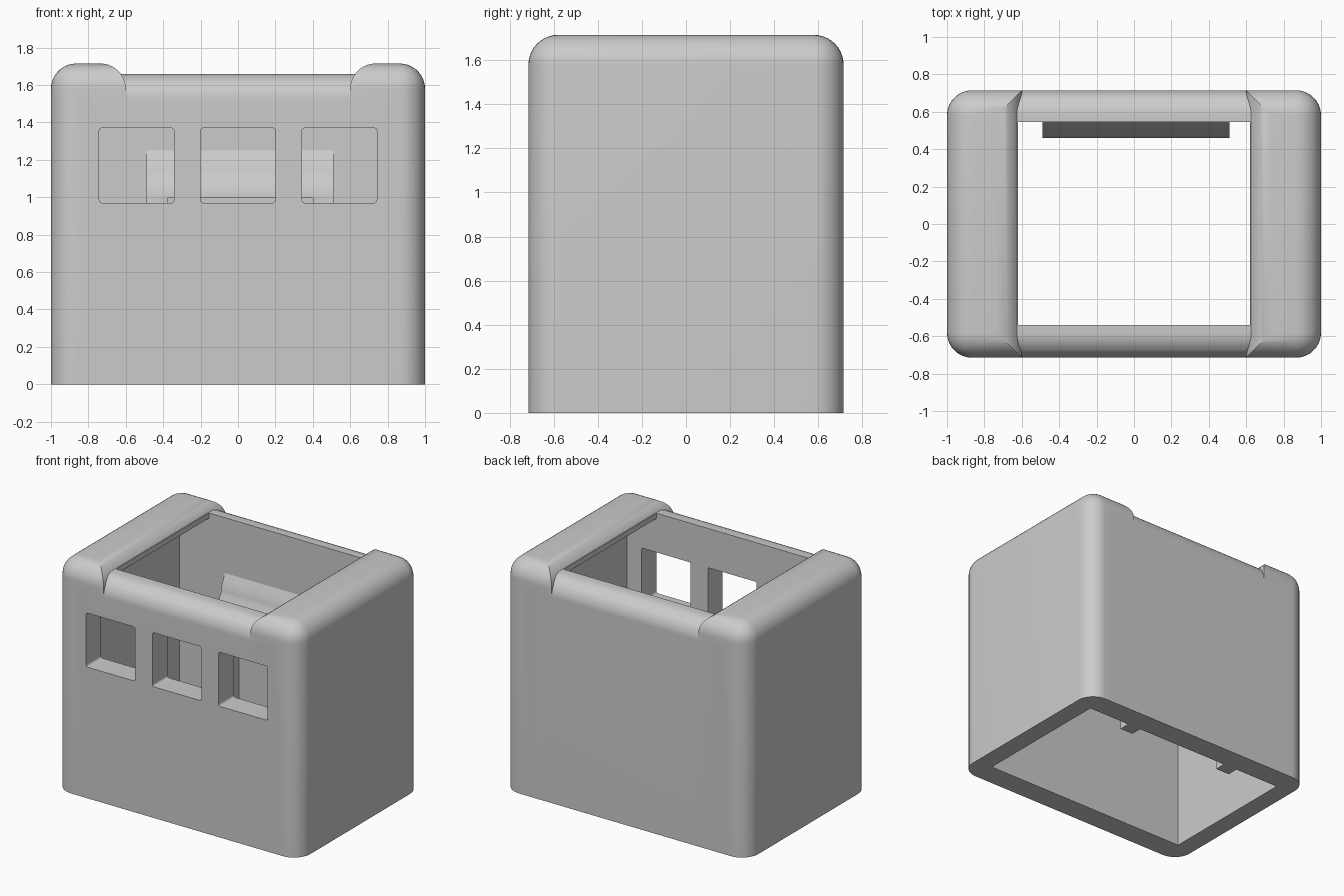
import bpy, bmesh
from math import radians

if "Cube" in bpy.data.objects:
    bpy.data.objects.remove(bpy.data.objects["Cube"], do_unlink=True)

grey = bpy.data.materials.new("light grey")
grey.use_nodes = True
grey.diffuse_color = (0.6, 0.6, 0.6, 1)
grey.node_tree.nodes["Principled BSDF"].inputs["Base Color"].default_value = (0.6, 0.6, 0.6, 1)

W, D, H = 1.0, 0.715, 1.715      # half width, half depth, height
R = 0.135                        # edge rounding


def finish(bm, name):
    bmesh.ops.recalc_face_normals(bm, faces=bm.faces[:])
    mesh = bpy.data.meshes.new(name)
    bm.to_mesh(mesh)
    bm.free()
    mesh.materials.append(grey)
    obj = bpy.data.objects.new(name, mesh)
    bpy.context.collection.objects.link(obj)
    return obj


def block(name, x, y, z, radius=0, rounded=None, segments=10):
    """Box from ranges; edges whose midpoint and direction pass the rule are rounded."""
    bm = bmesh.new()
    bmesh.ops.create_cube(bm, size=1)
    for v in bm.verts:
        v.co = [lo + (c + 0.5) * (hi - lo) for c, (lo, hi) in zip(v.co, (x, y, z))]
    if rounded:
        edges = [e for e in bm.edges
                 if rounded((e.verts[0].co + e.verts[1].co) / 2,
                            (e.verts[1].co - e.verts[0].co).normalized())]
        bmesh.ops.bevel(bm, geom=edges, offset=radius, segments=segments,
                        profile=0.5, affect='EDGES')
    return finish(bm, name)


def combine(target, tool, operation):
    mod = target.modifiers.new(operation.lower(), 'BOOLEAN')
    mod.operation, mod.solver, mod.object = operation, 'EXACT', tool
    bpy.context.view_layer.objects.active = target
    bpy.ops.object.modifier_apply(modifier=mod.name)
    bpy.data.objects.remove(tool, do_unlink=True)


def smooth(obj):
    bpy.ops.object.select_all(action='DESELECT')
    obj.select_set(True)
    bpy.context.view_layer.objects.active = obj
    bpy.ops.object.shade_smooth_by_angle(angle=radians(30))


# Lower middle body with long rounded top edges
body = block("housing", (-0.8, 0.8), (-D, D), (0, 1.66), R,
             lambda m, d: abs(d.x) > 0.9 and m.z > 1)

# Raised, rounded end sections
for side in (-1, 1):
    span = sorted((side * 0.6, side * W))
    end = block("end_section", span, (-D, D), (0, H), R,
                lambda m, d: m.z > H - 0.01 or (abs(d.z) > 0.9 and abs(m.x) > 0.9))
    combine(body, end, 'UNION')

# Hollow interior, narrower top opening and three front windows
combine(body, block("cavity", (-0.86, 0.86), (-0.54, 0.545), (-0.2, 1.62)), 'DIFFERENCE')
combine(body, block("opening", (-0.62, 0.62), (-0.54, 0.545), (1.4, 2)), 'DIFFERENCE')
for x in (-0.542, 0, 0.542):
    window = block("window", (x - 0.2, x + 0.2), (-0.9, -0.4), (0.97, 1.37), 0.015,
                   lambda m, d: abs(d.y) > 0.9, 4)
    combine(body, window, 'DIFFERENCE')
smooth(body)

# Inner rear panel: stepped curved profile run sideways, arched out into two feet
profile = [(0.55, 0), (0.46, 0), (0.46, 1.01), (0.467, 1.05), (0.482, 1.09),
           (0.498, 1.12), (0.502, 1.14), (0.508, 1.165), (0.522, 1.2), (0.545, 1.25),
           (0.55, 1.25)]
bm = bmesh.new()
face = bm.faces.new([bm.verts.new((-0.49, y, z)) for y, z in profile])
run = bmesh.ops.extrude_face_region(bm, geom=[face])["geom"]
bmesh.ops.translate(bm, vec=(1, 0, 0), verts=[g for g in run if isinstance(g, bmesh.types.BMVert)])
panel = finish(bm, "rear_panel")
combine(panel, block("foot_gap", (-0.375, 0.4), (0.3, 0.7), (-0.2, 1)), 'DIFFERENCE')
smooth(panel)
